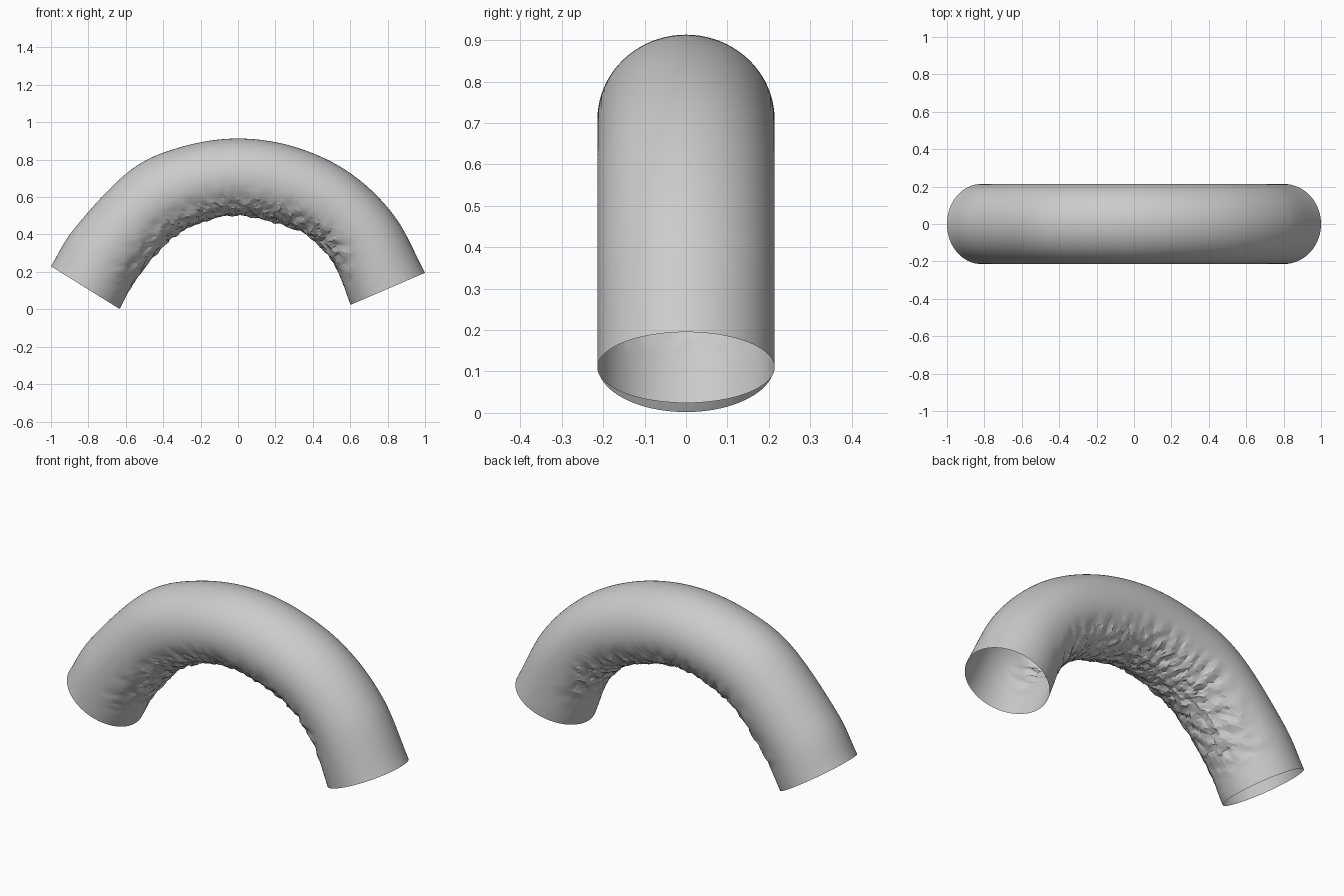
import bpy, bmesh, math, random
from mathutils import Vector, noise

if "Cube" in bpy.data.objects:
    bpy.data.objects.remove(bpy.data.objects["Cube"])

random.seed(4)
SIDES, RINGS, HALF_WIDTH = 80, 128, 0.214

# matching points on the outer and inner arch edges: (outer x, z, inner x, z)
STATIONS = [Vector(p) for p in (
    (-1.0, .23, -.633, .002), (-.87, .438, -.535, .175), (-.58, .74, -.365, .37),
    (-.31, .866, -.19, .467), (0, .913, 0, .503), (.31, .866, .19, .467),
    (.6, .728, .375, .392), (.835, .5, .515, .24), (1.0, .195, .602, .024))]


def sample(t):
    """Smooth curve through the stations, t from 0 to 1."""
    pts = [2 * STATIONS[0] - STATIONS[1]] + STATIONS + [2 * STATIONS[-1] - STATIONS[-2]]
    u = t * (len(STATIONS) - 1)
    i = min(int(u), len(STATIONS) - 2)
    f = u - i
    a, b, c, d = pts[i:i + 4]
    return 0.5 * (2 * b + (c - a) * f + (2 * a - 5 * b + 4 * c - d) * f ** 2
                  + (3 * b - a - 3 * c + d) * f ** 3)


def wrinkle(t, angle):
    """Irregular folds, only on the compressed inside of the bend."""
    inner = max(0.0, min(1.0, (-math.cos(angle) - 0.15) / 0.55))
    ends = max(0.0, min(1.0, min(t, 1 - t) / 0.12 - 0.3))
    v = noise.noise(Vector((t * 42, math.sin(angle) * 5, 2.0)))
    return inner * ends * (0.014 * v + random.uniform(-.0025, .0025))


# bent open tube
bm = bmesh.new()
rings = []
for r in range(RINGS + 1):
    t = r / RINGS
    ox, oz, ix, iz = sample(t)
    outer, inner = Vector((ox, 0, oz)), Vector((ix, 0, iz))
    mid, arm = (outer + inner) / 2, (outer - inner) / 2
    ring = []
    for s in range(SIDES):
        a = 2 * math.pi * s / SIDES
        offset = arm * math.cos(a) + Vector((0, HALF_WIDTH * math.sin(a), 0))
        ring.append(bm.verts.new(mid + offset + offset.normalized() * wrinkle(t, a)))
    rings.append(ring)
for a, b in zip(rings, rings[1:]):
    for s in range(SIDES):
        n = (s + 1) % SIDES
        bm.faces.new((a[s], a[n], b[n], b[s]))
bmesh.ops.triangulate(bm, faces=bm.faces[:])
bmesh.ops.recalc_face_normals(bm, faces=bm.faces[:])
# keep the outside of the tube facing outward
bm.faces.ensure_lookup_table()
top = max(bm.faces, key=lambda f: f.calc_center_median().z)
if top.normal.z < 0:
    bmesh.ops.reverse_faces(bm, faces=bm.faces[:])

mesh = bpy.data.meshes.new("bent_tube")
bm.to_mesh(mesh)
bm.free()
tube = bpy.data.objects.new("bent_tube", mesh)
bpy.context.collection.objects.link(tube)
bpy.context.view_layer.objects.active = tube
tube.select_set(True)
bpy.ops.object.shade_smooth_by_angle(angle=math.radians(14))
